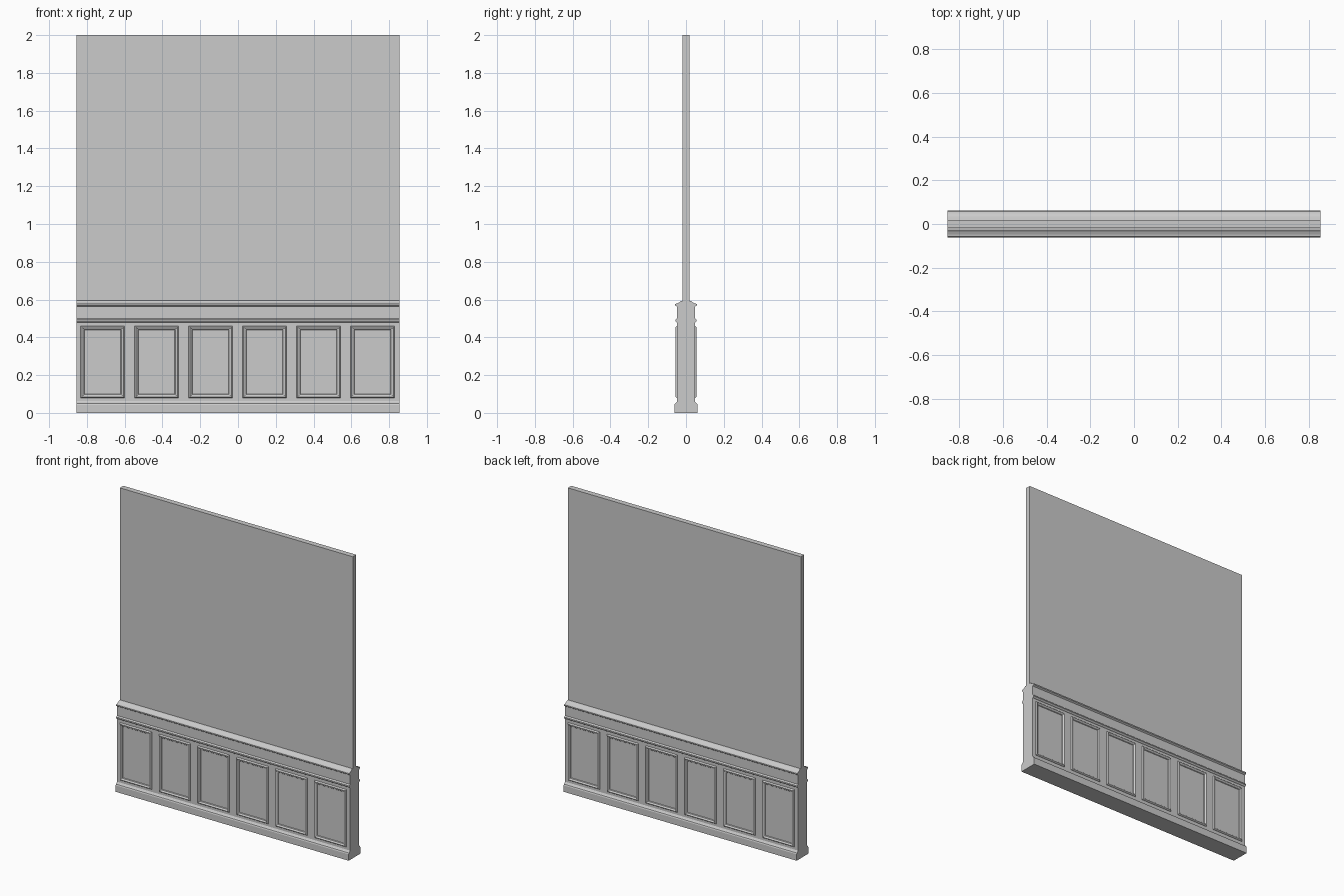
import bpy, bmesh

if "Cube" in bpy.data.objects:
    bpy.data.objects.remove(bpy.data.objects["Cube"])

HALF = 0.855   # half length of the wall
BODY = 0.047   # half thickness of the wainscot


def make_object(name, bm):
    bmesh.ops.recalc_face_normals(bm, faces=bm.faces)
    mesh = bpy.data.meshes.new(name)
    bm.to_mesh(mesh)
    bm.free()
    ob = bpy.data.objects.new(name, mesh)
    bpy.context.collection.objects.link(ob)
    return ob


def extruded(name, half_profile):
    """Mirror a (y, z) half profile and sweep it along the wall."""
    pts = half_profile + [(-y, z) for y, z in reversed(half_profile)]
    bm = bmesh.new()
    face = bm.faces.new([bm.verts.new((-HALF, y, z)) for y, z in pts])
    res = bmesh.ops.extrude_face_region(bm, geom=[face])
    verts = [g for g in res["geom"] if isinstance(g, bmesh.types.BMVert)]
    bmesh.ops.translate(bm, verts=verts, vec=(2 * HALF, 0, 0))
    return make_object(name, bm)


# Wall with baseboard, wainscot, bead and cap rail in one section
extruded("wainscot_wall", [
    (0.061, 0), (0.061, 0.042), (0.058, 0.05), (0.052, 0.054), (BODY, 0.062),
    (BODY, 0.478), (0.052, 0.481), (0.056, 0.487), (0.055, 0.494),
    (0.05, 0.499), (BODY, 0.501),
    (BODY, 0.562), (0.051, 0.565), (0.058, 0.569), (0.058, 0.577),
    (0.048, 0.579), (0.035, 0.585), (0.028, 0.592), (0.018, 0.594),
    (0.018, 2.0)])


# Picture-frame moulding: nested rectangles of (inset, height)
STEPS = [(0, 0), (0.002, 0.005), (0.006, 0.009), (0.011, 0.008),
         (0.014, 0.005), (0.018, 0.004), (0.021, 0)]


def panel_frame(name, cx, side):
    bm = bmesh.new()
    rings = []
    for inset, h in STEPS:
        w = 0.1165 - inset
        z0, z1 = 0.079 + inset, 0.46 - inset
        y = side * (BODY + h)
        rings.append([bm.verts.new((cx + sx * w, y, z)) for sx, z in
                      ((-1, z0), (1, z0), (1, z1), (-1, z1))])
    rings.append(rings[0])
    for a, b in zip(rings, rings[1:]):
        for i in range(4):
            j = (i + 1) % 4
            bm.faces.new((a[i], a[j], b[j], b[i]))
    make_object(name, bm)


# Six panels on each face
for side, label in ((-1, "front"), (1, "back")):
    for i in range(6):
        panel_frame(f"{label}_panel_frame_{i + 1}",
                    (i - 2.5) * 0.2857 + side * 0.002, side)
